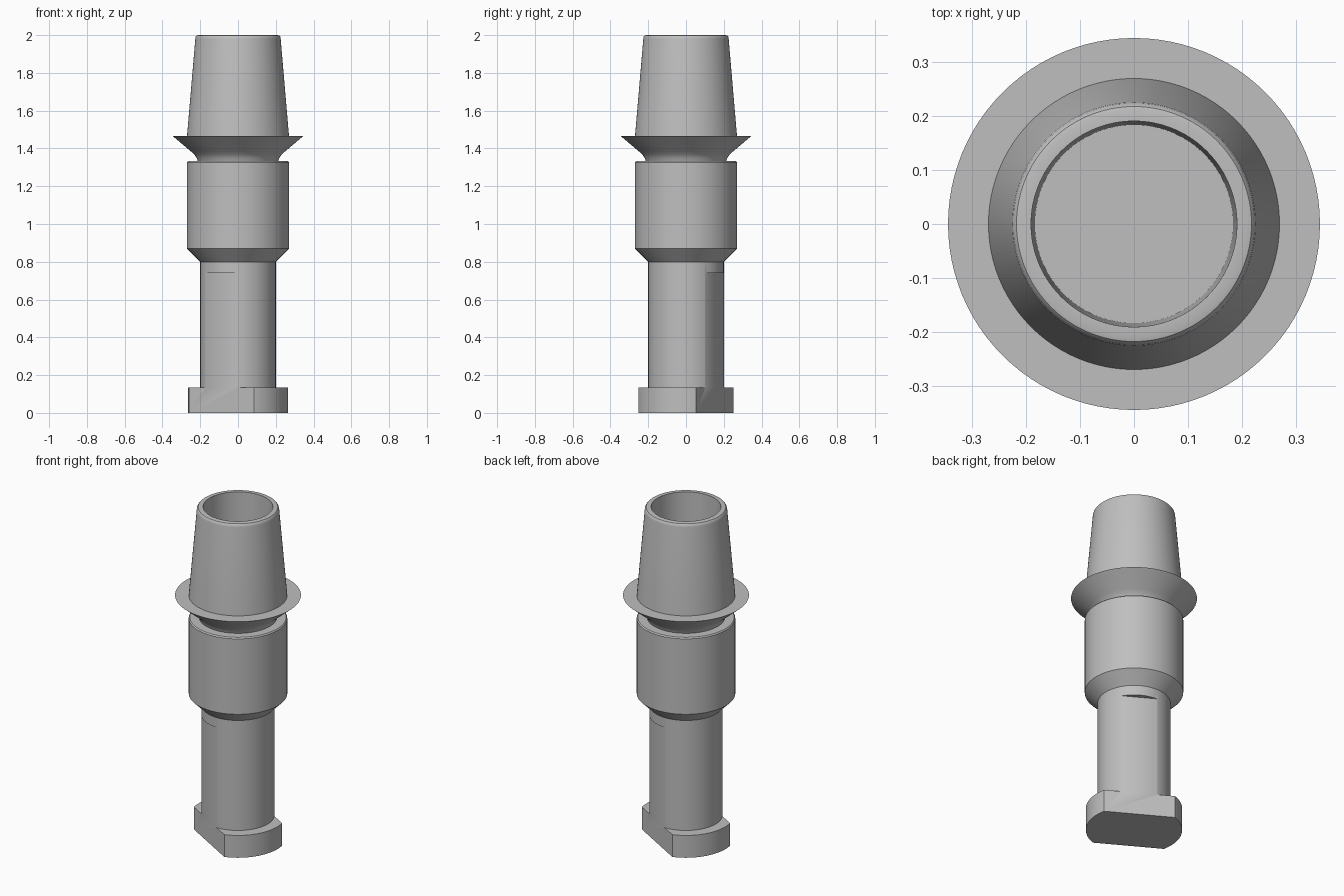
import bpy, bmesh, math
from mathutils import Matrix

cube = bpy.data.objects.get("Cube")
if cube:
    bpy.data.objects.remove(cube, do_unlink=True)

SIDES = 96
GREY = (0.52, 0.52, 0.52, 1)

metal = bpy.data.materials.new("grey_metal")
metal.use_nodes = True
metal.diffuse_color = GREY
metal.node_tree.nodes["Principled BSDF"].inputs["Base Color"].default_value = GREY


def add_object(name, bm):
    mesh = bpy.data.meshes.new(name)
    bm.to_mesh(mesh)
    bm.free()
    mesh.materials.append(metal)
    obj = bpy.data.objects.new(name, mesh)
    bpy.context.collection.objects.link(obj)
    return obj


def select_only(obj):
    bpy.ops.object.select_all(action='DESELECT')
    obj.select_set(True)
    bpy.context.view_layer.objects.active = obj


def smooth(obj):
    select_only(obj)
    bpy.ops.object.shade_smooth_by_angle(angle=math.radians(32))


def lathe(name, profile, cap_start=False, cap_end=False):
    """Turn a (radius, height) profile round the z axis."""
    bm = bmesh.new()
    rings = []
    for r, z in profile:
        rings.append([bm.verts.new((r * math.cos(a), r * math.sin(a), z))
                      for a in (math.tau * i / SIDES for i in range(SIDES))])
    for low, high in zip(rings, rings[1:]):
        for i in range(SIDES):
            j = (i + 1) % SIDES
            bm.faces.new((low[i], low[j], high[j], high[i]))
    if cap_start:
        bm.faces.new(rings[0][::-1])
    if cap_end:
        bm.faces.new(rings[-1])
    return add_object(name, bm)


# Post with a wider foot
SHAFT_TOP = 0.80
post = lathe("post", [(0.264, 0), (0.264, 0.135), (0.2, 0.135), (0.2, SHAFT_TOP)],
             cap_start=True, cap_end=True)

# Two opposite flats milled along the post and foot
FLAT_DISTANCE, FLAT_TOP = 0.175, 0.74
for side in (0, 1):
    bm = bmesh.new()
    bmesh.ops.create_cube(bm, size=1)
    turn = Matrix.Rotation(math.radians(-30) + math.pi * side, 4, 'Z')
    bmesh.ops.transform(bm, verts=bm.verts, matrix=turn
                        @ Matrix.Translation((0, -FLAT_DISTANCE - 0.5, FLAT_TOP - 0.5))
                        @ Matrix.Diagonal((1, 1, 1, 1)))
    cutter = add_object("flat_cutter", bm)
    cutter.hide_render = True
    select_only(post)
    cut = post.modifiers.new("flat", 'BOOLEAN')
    cut.operation, cut.solver, cut.object = 'DIFFERENCE', 'EXACT', cutter
    bpy.ops.object.modifier_apply(modifier=cut.name)
    bpy.data.objects.remove(cutter, do_unlink=True)

# Open the post where the collar joins it
bm = bmesh.new()
bm.from_mesh(post.data)
hidden = [f for f in bm.faces if all(v.co.z > SHAFT_TOP - 0.001 for v in f.verts)]
bmesh.ops.delete(bm, geom=hidden, context='FACES_ONLY')
bm.to_mesh(post.data)
bm.free()

# Collar with a tapered underside
collar = lathe("collar", [(0.2, SHAFT_TOP), (0.27, 0.87), (0.27, 1.326),
                          (0.264, 1.333), (0.213, 1.333)])

# Flared neck and thin flange
flange = lathe("flange", [(0.213, 1.333), (0.219, 1.35), (0.23, 1.367), (0.249, 1.384),
                          (0.345, 1.465), (0.27, 1.465)])

# Hollow tapered sleeve with a rounded rim
sleeve = lathe("sleeve", [(0.27, 1.465), (0.226, 1.98), (0.224, 1.991), (0.218, 1.998),
                          (0.21, 2), (0.191, 2), (0.184, 1.47)], cap_end=True)

for part in (post, collar, flange, sleeve):
    smooth(part)
